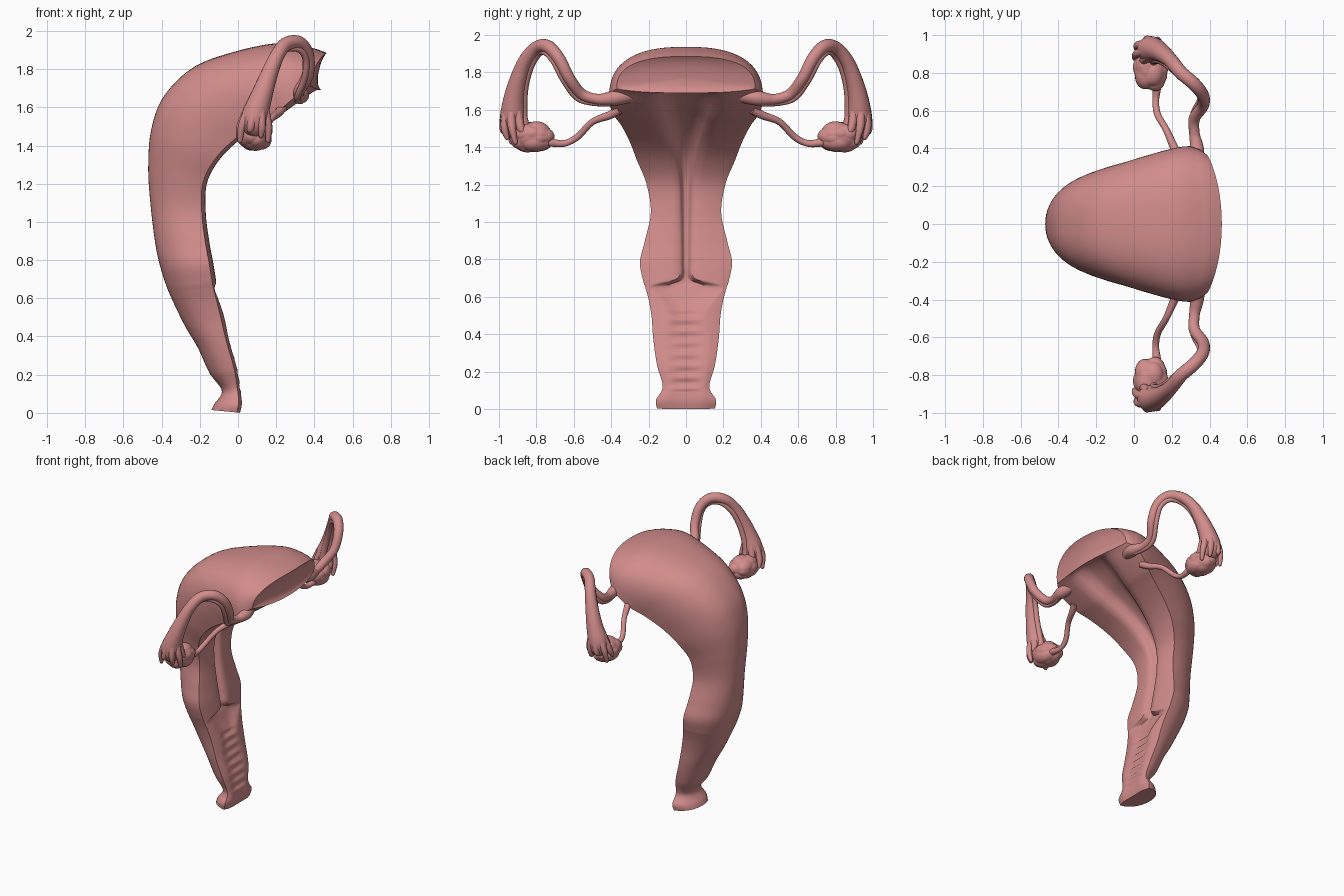
import bpy, bmesh, math
from mathutils import Vector, noise

flesh = bpy.data.materials.new("flesh_pink")
flesh.diffuse_color = (0.64, 0.265, 0.26, 1)


def smooth_rows(rows, n):
    """Catmull-Rom interpolation of rows of numbers."""
    out = []
    for i in range(len(rows) - 1):
        a, b, c, d = rows[max(i - 1, 0)], rows[i], rows[i + 1], rows[min(i + 2, len(rows) - 1)]
        for k in range(n):
            t = k / n
            out.append([0.5 * (2 * q + (r - p) * t + (2 * p - 5 * q + 4 * r - s) * t * t
                               + (3 * q - p - 3 * r + s) * t ** 3)
                        for p, q, r, s in zip(a, b, c, d)])
    out.append(list(rows[-1]))
    return out


def finish(bm, name, angle=50):
    bmesh.ops.recalc_face_normals(bm, faces=bm.faces)
    me = bpy.data.meshes.new(name)
    bm.to_mesh(me)
    bm.free()
    me.materials.append(flesh)
    ob = bpy.data.objects.new(name, me)
    bpy.context.collection.objects.link(ob)
    bpy.ops.object.select_all(action='DESELECT')
    ob.select_set(True)
    bpy.context.view_layer.objects.active = ob
    bpy.ops.object.shade_smooth_by_angle(angle=math.radians(angle))
    return ob


def loft(bm, rings):
    """Skin closed rings and close both ends with a fan."""
    vr = [[bm.verts.new(p) for p in r] for r in rings]
    m = len(vr[0])
    for a, b in zip(vr, vr[1:]):
        for j in range(m):
            bm.faces.new((a[j], a[(j + 1) % m], b[(j + 1) % m], b[j]))
    for r in (vr[0], vr[-1]):
        cv = bm.verts.new(sum((v.co for v in r), Vector()) / m)
        for j in range(m):
            bm.faces.new((r[j], r[(j + 1) % m], cv))


def tube(bm, pts, side, n=6, seg=14):
    """Round sweep through (x, y, z, radius) points, mirrored by side."""
    rows = smooth_rows(pts, n)
    P = [Vector((r[0], r[1] * side, r[2])) for r in rows]
    rings, ref = [], Vector((1, 0.2, 0.1))
    for i, p in enumerate(P):
        t = (P[min(i + 1, len(P) - 1)] - P[max(i - 1, 0)]).normalized()
        u = (ref - t * ref.dot(t)).normalized()
        ref = u
        v = t.cross(u)
        rings.append([p + rows[i][3] * (u * math.cos(2 * math.pi * k / seg)
                                        + v * math.sin(2 * math.pi * k / seg)) for k in range(seg)])
    # rounded tip
    t = (P[-1] - P[-2]).normalized()
    r = rows[-1][3]
    for f, h in ((0.8, 0.55), (0.45, 0.85)):
        rings.append([P[-1] + (q - P[-1]) * f + t * r * h for q in rings[len(P) - 1]])
    loft(bm, rings)


# Body: cut-face point (x, z), outer point (x, z), half width, groove half width, groove depth
stations = [
    (0.015, 0.0, -0.14, 0.015, 0.155, 0.06, 0.005),
    (0.025, 0.05, -0.125, 0.045, 0.16, 0.06, 0.008),
    (0.02, 0.12, -0.085, 0.115, 0.125, 0.06, 0.012),
    (0.0, 0.24, -0.15, 0.21, 0.155, 0.07, 0.012),
    (-0.04, 0.38, -0.21, 0.34, 0.175, 0.075, 0.012),
    (-0.068, 0.50, -0.275, 0.45, 0.184, 0.06, 0.016),
    (-0.09, 0.59, -0.325, 0.55, 0.20, 0.10, 0.03),
    (-0.107, 0.655, -0.357, 0.62, 0.218, 0.13, 0.035),
    (-0.115, 0.70, -0.377, 0.67, 0.232, 0.025, 0.045),
    (-0.13, 0.79, -0.407, 0.765, 0.246, 0.016, 0.04),
    (-0.15, 0.90, -0.432, 0.88, 0.22, 0.016, 0.04),
    (-0.168, 1.05, -0.457, 1.08, 0.188, 0.018, 0.045),
    (-0.162, 1.20, -0.47, 1.28, 0.212, 0.022, 0.05),
    (-0.10, 1.32, -0.455, 1.48, 0.262, 0.035, 0.06),
    (0.0, 1.42, -0.39, 1.655, 0.302, 0.055, 0.065),
    (0.12, 1.50, -0.24, 1.805, 0.345, 0.08, 0.07),
    (0.22, 1.555, -0.04, 1.885, 0.387, 0.10, 0.07),
    (0.33, 1.625, 0.20, 1.935, 0.412, 0.12, 0.065),
    (0.40, 1.672, 0.37, 1.915, 0.395, 0.13, 0.04),
    (0.435, 1.69, 0.465, 1.885, 0.37, 0.13, 0.0),
]


def body_ring(row, shrink=1.0, dish=0.0):
    """One D-shaped section; shrink and dish draw it in to close the end face."""
    fx, fz, ox, oz, w, g, gd = row
    F = Vector((fx, 0, fz))
    D = Vector((ox, 0, oz)) - F
    n = D.normalized()
    bend = 0.06 * min(max((fx - 0.2) / 0.235, 0), 1)      # fundus edge sweeps back at the sides
    power = 0.92 - 0.14 * min(max((fz - 1.15) / 0.3, 0), 1)
    ring = []

    def add(y, off):
        mid = D.length * 0.4
        y, off = y * shrink, mid + (off - mid) * shrink
        ring.append(F + n * off + Vector((-bend * (y / w) ** 2 - dish, y, 0)))

    # outer wall
    for k in range(33):
        a = math.pi * k / 32
        c, s = math.cos(a), max(math.sin(a), 0)
        add(w * math.copysign(abs(c) ** power, c), 0.022 + (D.length - 0.022) * s ** power)
    # cut face with cavity groove and transverse folds
    lip = g * 1.35 + 0.012
    half = [(lip + (w - lip) * f, 0) for f in (0.95, 0.85, 0.65, 0.4, 0.2)]
    half += [(lip, 0.06), (g * 1.1 + 0.003, 0.4), (g * 0.85, 0.85), (g * 0.4, 1)]
    for y, k in [(-y, k) for y, k in half] + [(0, 1)] + half[::-1]:
        off = 0.022 * abs(y / w) ** 3 + k * gd
        if 0.1 < fz < 0.52:
            off += 0.007 * math.sin(fz * 2 * math.pi / 0.062) * max(0, 1 - (y / 0.09) ** 2)
        add(y, off)
    return ring


rings = [body_ring(r) for r in smooth_rows(stations, 11)]
rings += [body_ring(stations[-1], s, d) for s, d in
          ((0.9, 0.008), (0.7, 0.018), (0.45, 0.024), (0.2, 0.027), (0.03, 0.028))]
bm = bmesh.new()
loft(bm, rings)
finish(bm, "uterus_body", 48)

tube_path = [
    (0.31, 0.29, 1.68, 0.04), (0.33, 0.37, 1.665, 0.042), (0.33, 0.42, 1.658, 0.035),
    (0.32, 0.48, 1.657, 0.028),
    (0.32, 0.56, 1.685, 0.03), (0.365, 0.625, 1.77, 0.031), (0.365, 0.68, 1.875, 0.033),
    (0.32, 0.74, 1.938, 0.035), (0.25, 0.80, 1.93, 0.036), (0.20, 0.86, 1.86, 0.038),
    (0.155, 0.90, 1.75, 0.047), (0.12, 0.92, 1.65, 0.058), (0.09, 0.925, 1.56, 0.07),
    (0.085, 0.92, 1.51, 0.068),
]
# thin strand running along the inner side of the tube
strand_path = [
    (0.33, 0.40, 1.635, 0.018), (0.31, 0.50, 1.637, 0.016), (0.315, 0.585, 1.665, 0.016),
    (0.35, 0.655, 1.76, 0.017), (0.355, 0.705, 1.855, 0.017), (0.315, 0.75, 1.905, 0.017),
    (0.245, 0.785, 1.90, 0.017), (0.19, 0.83, 1.83, 0.018), (0.15, 0.86, 1.73, 0.02),
    (0.12, 0.87, 1.63, 0.022), (0.10, 0.865, 1.53, 0.02),
]
ligament_path = [
    (0.235, 0.355, 1.60, 0.024), (0.21, 0.41, 1.57, 0.022), (0.17, 0.50, 1.535, 0.018),
    (0.125, 0.58, 1.455, 0.018), (0.115, 0.65, 1.42, 0.018), (0.12, 0.72, 1.425, 0.023),
    (0.11, 0.78, 1.44, 0.03),
]

for side, tag in ((-1, "left"), (1, "right")):
    # fallopian tube
    bm = bmesh.new()
    tube(bm, tube_path, side, seg=20)
    tube(bm, strand_path, side)
    finish(bm, tag + "_fallopian_tube")

    # ovarian ligament
    bm = bmesh.new()
    tube(bm, ligament_path, side)
    finish(bm, tag + "_ovarian_ligament")

    # fingers draped over the ovary
    bm = bmesh.new()
    for i in range(8):
        a = 2 * math.pi * i / 8 + 0.25
        c, s = math.cos(a), math.sin(a)
        low = 1.425 + 0.025 * (i % 3) + (0.04 if s < -0.3 else 0)
        tube(bm, [(0.10 + 0.04 * c, 0.922 + 0.04 * s, 1.61, 0.022),
                  (0.09 + 0.062 * c, 0.92 + 0.055 * s, 1.54, 0.024),
                  (0.085 + 0.078 * c, 0.912 + 0.065 * s, 1.49, 0.02),
                  (0.08 + 0.08 * c, 0.895 + 0.072 * s, low, 0.013)], side, n=4, seg=10)
    finish(bm, tag + "_fimbriae")

    # lumpy ovary
    bm = bmesh.new()
    bmesh.ops.create_icosphere(bm, subdivisions=5, radius=1)
    for v in bm.verts:
        d = v.co.normalized()
        f1 = noise.voronoi(d * 1.35 + Vector((3.1, 1.7, 5.2)))[0][0]
        r = 1.07 - 0.22 * min(f1, 0.8) ** 2
        v.co = Vector((0.09 + 0.092 * d.x * r, side * (0.822 + 0.118 * d.y * r),
                       1.455 + 0.082 * d.z * r))
    finish(bm, tag + "_ovary", 80)
